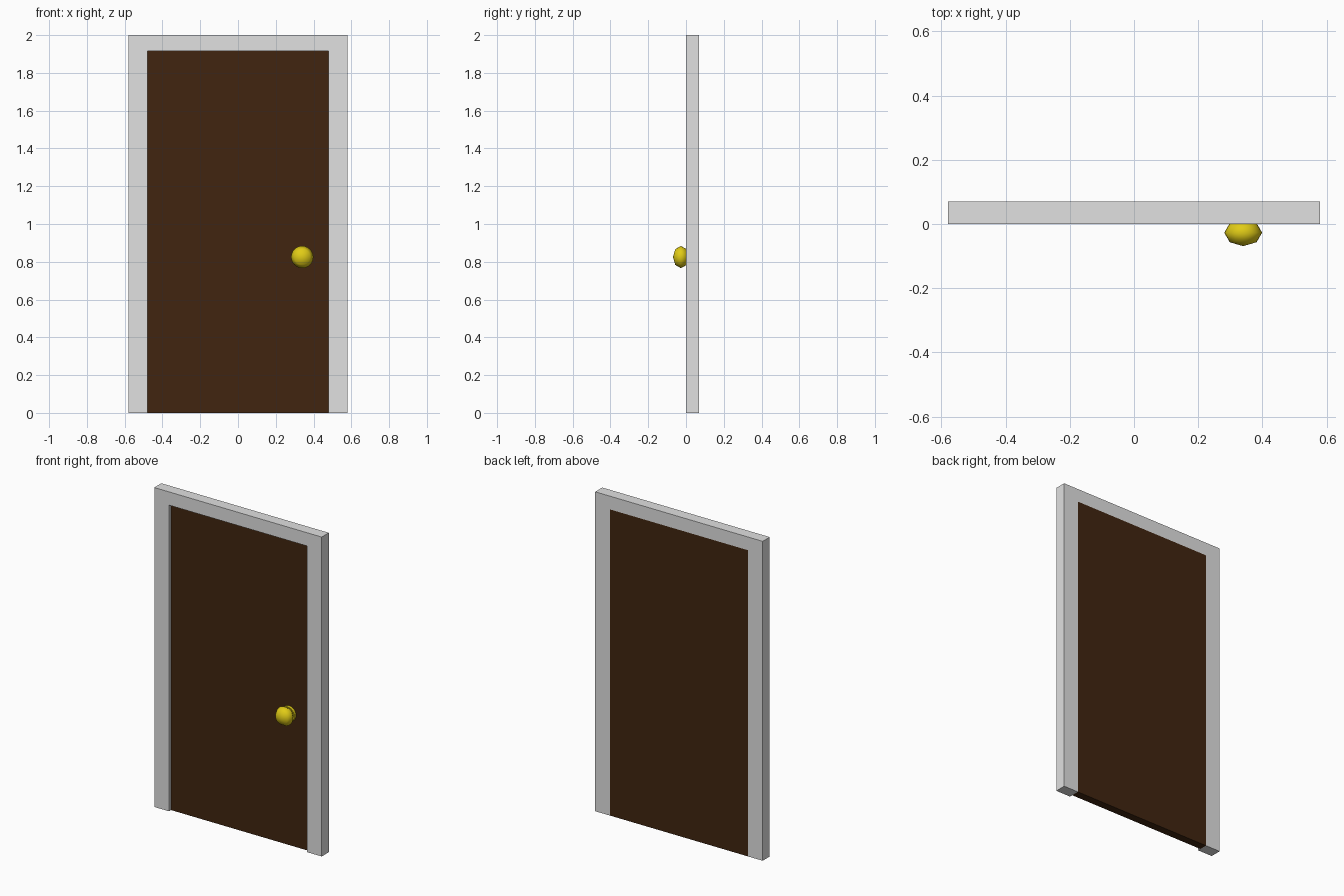
import bpy, bmesh, math
from mathutils import Matrix

if "Cube" in bpy.data.objects:
    bpy.data.objects.remove(bpy.data.objects["Cube"])


def material(name, rgb):
    m = bpy.data.materials.new(name)
    m.diffuse_color = (*rgb, 1)
    m.use_nodes = True
    m.node_tree.nodes["Principled BSDF"].inputs["Base Color"].default_value = m.diffuse_color
    return m


GREY = material("pale_grey", (0.75, 0.75, 0.75))
BROWN = material("dark_brown", (0.052, 0.0185, 0.005))
BRASS = material("brass_yellow", (0.75, 0.6, 0.008))


def add_object(name, bm, mat):
    bmesh.ops.recalc_face_normals(bm, faces=bm.faces)
    me = bpy.data.meshes.new(name)
    bm.to_mesh(me)
    bm.free()
    me.materials.append(mat)
    ob = bpy.data.objects.new(name, me)
    bpy.context.collection.objects.link(ob)
    return ob


def extruded(name, outline, y0, y1, mat):
    """Extrude an x-z outline from y0 to y1."""
    bm = bmesh.new()
    face = bm.faces.new([bm.verts.new((x, y0, z)) for x, z in outline])
    out = bmesh.ops.extrude_face_region(bm, geom=[face])
    verts = [g for g in out["geom"] if isinstance(g, bmesh.types.BMVert)]
    bmesh.ops.translate(bm, verts=verts, vec=(0, y1 - y0, 0))
    return add_object(name, bm, mat)


W, IN, TOP, DEPTH, RECESS = 0.58, 0.478, 1.917, 0.07, 0.02

# Frame: two jambs and a lintel in one piece
half = [(IN, TOP), (IN, 0), (W, 0), (W, 2)]
extruded("door_frame", half + [(-x, z) for x, z in reversed(half)], 0, DEPTH, GREY)

# Door panel: set back at the front, flush at the back
extruded("door_panel", [(-IN, 0), (IN, 0), (IN, TOP), (-IN, TOP)], RECESS, DEPTH, BROWN)

# Flattened knob with its pole facing forward
bm = bmesh.new()
bmesh.ops.create_uvsphere(bm, u_segments=24, v_segments=4, radius=1)
bmesh.ops.transform(bm, verts=bm.verts, matrix=Matrix.Translation((0.34, -0.027, 0.825))
                    @ Matrix.Diagonal((0.059, 0.042, 0.059, 1))
                    @ Matrix.Rotation(math.pi / 2, 4, "X"))
for f in bm.faces:
    f.smooth = True
add_object("door_knob", bm, BRASS)

# Round plate joining the knob to the door
bm = bmesh.new()
bmesh.ops.create_cone(bm, cap_ends=True, segments=24, radius1=0.048, radius2=0.048, depth=0.02)
bmesh.ops.transform(bm, verts=bm.verts, matrix=Matrix.Translation((0.34, 0.0125, 0.825))
                    @ Matrix.Rotation(math.pi / 2, 4, "X"))
add_object("knob_plate", bm, BRASS)
